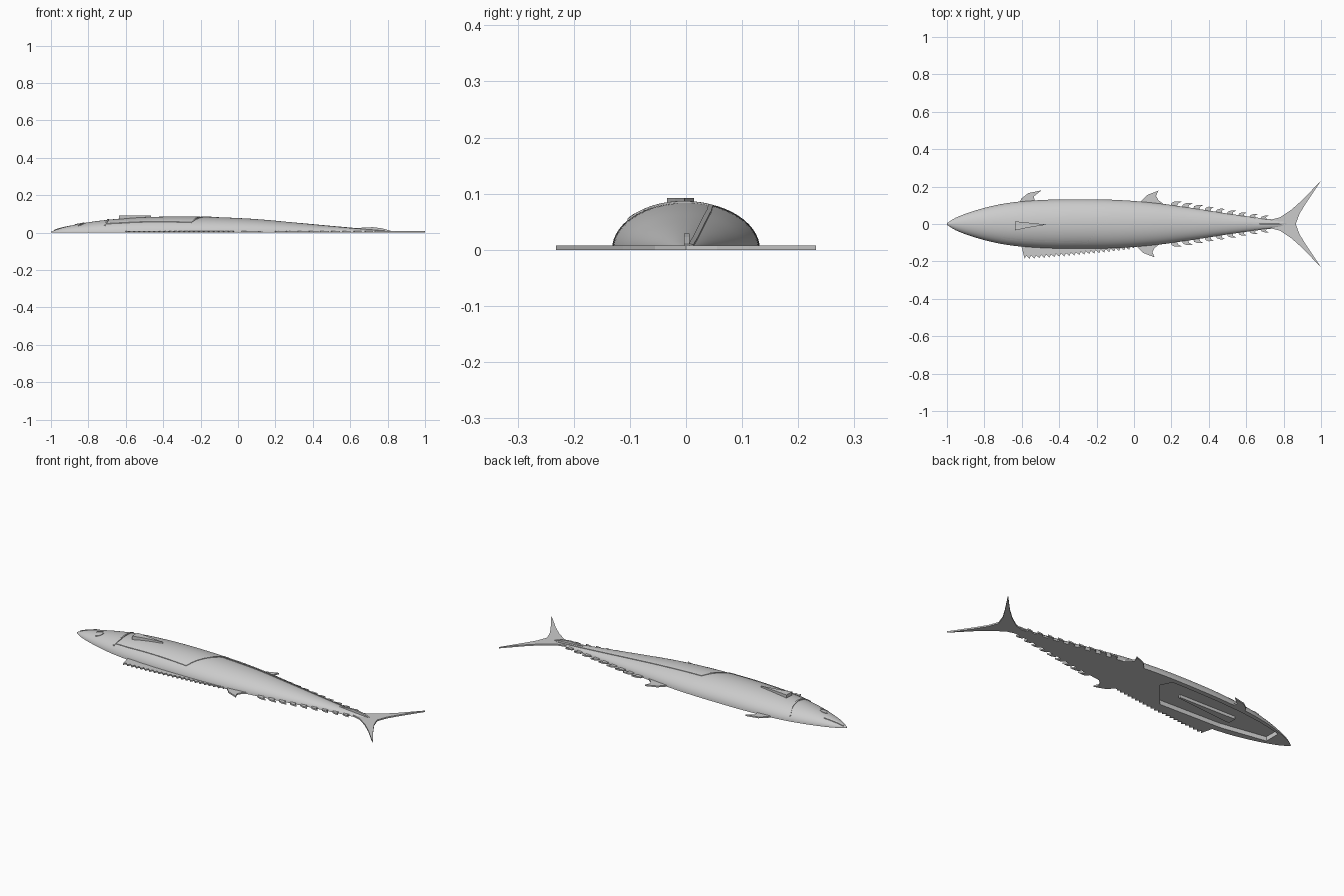
import bpy, bmesh, math

if "Cube" in bpy.data.objects:
    bpy.data.objects.remove(bpy.data.objects["Cube"])

grey = bpy.data.materials.new("plain_grey")
grey.use_nodes = True
grey.diffuse_color = (0.6, 0.6, 0.6, 1)
grey.node_tree.nodes["Principled BSDF"].inputs["Base Color"].default_value = (0.6, 0.6, 0.6, 1)

FIN = 0.008  # fin thickness

# body stations: x, half width, height
BODY = [(-1, .004, .004), (-.96, .03, .02), (-.9, .055, .036), (-.8, .086, .055),
        (-.7, .108, .068), (-.6, .121, .077), (-.45, .13, .084), (-.3, .132, .086),
        (-.1, .129, .082), (.1, .114, .072), (.3, .087, .054), (.5, .056, .035),
        (.65, .035, .021), (.75, .023, .013), (.82, .015, .007)]


def section(x):
    """Smoothly interpolated half width and height of the body at x."""
    x = min(max(x, BODY[0][0]), BODY[-1][0])
    i = next(k for k in range(len(BODY) - 1) if x <= BODY[k + 1][0])
    a, b = BODY[i], BODY[i + 1]
    p, q = BODY[max(i - 1, 0)], BODY[min(i + 2, len(BODY) - 1)]
    d = b[0] - a[0]
    t = (x - a[0]) / d
    out = []
    for c in (1, 2):
        m0 = (b[c] - p[c]) / (b[0] - p[0]) * d
        m1 = (q[c] - a[c]) / (q[0] - a[0]) * d
        out.append((2*t**3 - 3*t*t + 1) * a[c] + (t**3 - 2*t*t + t) * m0
                   + (3*t*t - 2*t**3) * b[c] + (t**3 - t*t) * m1)
    return out


def surface(x, y):
    w, h = section(x)
    return h * math.sqrt(max(0, 1 - (y / w) ** 2))


def finish(bm, name):
    bmesh.ops.recalc_face_normals(bm, faces=bm.faces)
    me = bpy.data.meshes.new(name)
    bm.to_mesh(me)
    bm.free()
    me.materials.append(grey)
    ob = bpy.data.objects.new(name, me)
    bpy.context.collection.objects.link(ob)
    return ob


def slab(name, outline, z0=0, z1=FIN):
    """Flat plate with the given xy outline."""
    bm = bmesh.new()
    face = bm.faces.new([bm.verts.new((x, y, z0)) for x, y in outline])
    top = bmesh.ops.extrude_face_region(bm, geom=[face])["geom"]
    bmesh.ops.translate(bm, vec=(0, 0, z1 - z0),
                        verts=[v for v in top if isinstance(v, bmesh.types.BMVert)])
    return finish(bm, name)


def ridge(name, path, width=.008, lift=.003, depth=.008, steps=12):
    """Thin raised line that follows a path over the body."""
    pts = [(a[0] + (b[0] - a[0]) * k / steps, a[1] + (b[1] - a[1]) * k / steps)
           for a, b in zip(path, path[1:]) for k in range(steps)] + [path[-1]]
    bm = bmesh.new()
    rings = []
    for i, (x, y) in enumerate(pts):
        a, b = pts[max(i - 1, 0)], pts[min(i + 1, len(pts) - 1)]
        n = math.hypot(b[0] - a[0], b[1] - a[1])
        nx, ny = (a[1] - b[1]) / n * width / 2, (b[0] - a[0]) / n * width / 2
        ring = []
        for s, dz in ((-1, lift), (1, lift), (1, -depth), (-1, -depth)):
            px, py = x + s * nx, y + s * ny
            ring.append(bm.verts.new((px, py, max(.001, surface(px, py) + dz))))
        rings.append(ring)
    for r, s in zip(rings, rings[1:]):
        for k in range(4):
            bm.faces.new((r[k], r[(k + 1) % 4], s[(k + 1) % 4], s[k]))
    bm.faces.new(rings[0])
    bm.faces.new(rings[-1])
    return finish(bm, name)


# body: half-round hull with a flat underside
bm = bmesh.new()
NX, NA = 72, 28
rows = []
for i in range(NX + 1):
    x = -1 + 1.82 * (i / NX) ** 1.15
    w, h = section(x)
    rows.append([bm.verts.new((x, -w * math.cos(math.pi * j / NA),
                               h * math.sin(math.pi * j / NA) if 0 < j < NA else 0))
                 for j in range(NA + 1)])
for r, s in zip(rows, rows[1:]):
    for j in range(NA):
        bm.faces.new((r[j], s[j], s[j + 1], r[j + 1])).smooth = True
    bm.faces.new((r[0], r[-1], s[-1], s[0]))
bm.faces.new(rows[0])
bm.faces.new(rows[-1])
body = finish(bm, "body")

# shallow recess under the front of the body
rim = [(x, .8 * section(x)[0]) for x in (-.16, -.3, -.45, -.6, -.75, -.88)]
cutter = slab("recess_cutter", [(-.88, -.04), (-.62, -.085), (-.25, -.1), (-.13, .045)] + rim,
              -.05, .024)
cutter.hide_render = True
cut = body.modifiers.new("recess", 'BOOLEAN')
cut.operation = 'DIFFERENCE'
cut.solver = 'EXACT'
cut.object = cutter
bpy.context.view_layer.objects.active = body
bpy.ops.object.modifier_apply(modifier=cut.name)
bpy.data.objects.remove(cutter)

# forked tail fin
upper = [(.72, .02), (.78, .035), (.84, .075), (.9, .128), (.95, .18), (1, .232),
         (.96, .172), (.92, .112), (.885, .055)]
slab("tail_fin", upper + [(.865, 0)] + [(x, -y) for x, y in reversed(upper)])

# spiny front dorsal fin with saw teeth
TEETH = 22
saw = [(0, -.1), (-.3, -.11), (-.61, -.09), (-.6, -.125)]
for k in range(TEETH):
    x = -.585 + .585 * k / TEETH
    y = -.187 + .052 * (k / TEETH) ** 1.3
    saw += [(x, y), (x + .008, y + .018)]
slab("spiny_dorsal_fin", saw + [(0, -.13)])

# rear dorsal and anal fins, mirrored about the body line
hook = [(.02, .09), (.04, .125), (.07, .155), (.13, .178), (.118, .15), (.13, .128), (.18, .09)]
slab("anal_fin", hook)
slab("rear_dorsal_fin", [(x - .02, -y) for x, y in hook])

# pelvic fin
slab("pelvic_fin", [(-.62, .1), (-.6, .138), (-.565, .165), (-.495, .18),
                    (-.535, .148), (-.53, .11)])

# rows of backswept finlets along the tail
for side, label in ((1, "lower"), (-1, "upper")):
    for k in range(9):
        x = .2 + .06 * k
        e = section(x)[0]
        size = 1 - .04 * k
        pts = [(x - .01, e - .02), (x + .002, e + .012 * size), (x + .02, e + .02 * size),
               (x + .056 * size, e + .019 * size), (x + .036 * size, e + .008 * size),
               (x + .03, e - .004), (x + .03, e - .025)]
        slab(f"{label}_finlet_{k + 1}", [(px, side * py) for px, py in pts])

# pectoral fin standing just proud of the side, and its root under the body
slab("pectoral_fin", [(-.635, .014), (-.635, -.034), (-.57, -.02), (-.465, -.003)], .07, .092)
slab("pectoral_root", [(-.635, .014), (-.635, -.034), (-.29, -.005), (-.29, .005)], .008, .04)

# tail keel: low rounded blade
bm = bmesh.new()
keel = [(.62, 0), (.62, .021), (.67, .027), (.72, .029), (.77, .023), (.815, .01), (.815, 0)]
face = bm.faces.new([bm.verts.new((x, -.004, z)) for x, z in keel])
new = bmesh.ops.extrude_face_region(bm, geom=[face])["geom"]
bmesh.ops.translate(bm, vec=(0, .01, 0), verts=[v for v in new if isinstance(v, bmesh.types.BMVert)])
finish(bm, "tail_keel")

# lateral line, gill edge, mouth and eye
ridge("lateral_line", [(-.7, -.076), (-.62, -.085), (-.25, -.1), (-.13, .045), (.1, .041), (.8, .009)])
ridge("gill_edge", [(-.715, .098), (-.7, .06), (-.694, 0), (-.698, -.05), (-.712, -.088)], lift=.004)
ridge("mouth", [(-.985, .007), (-.94, .018), (-.88, .03)], width=.006, lift=.004)
arc = [(-.85 + .026 * math.cos(a), -.022 + .02 * math.sin(a))
       for a in (math.radians(-100 + 25 * k) for k in range(11))]
ridge("eye_rim", arc, width=.005, steps=3)
